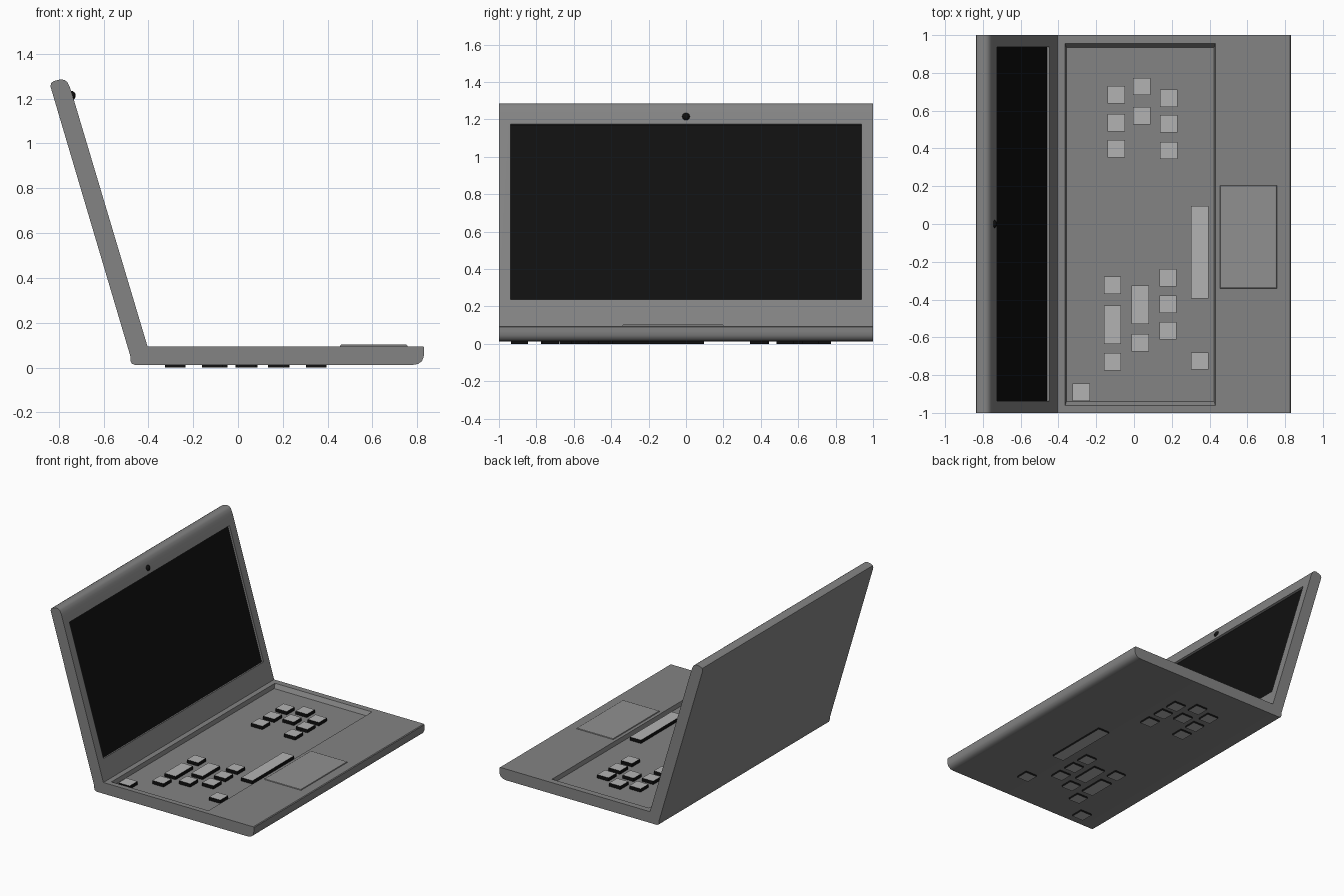
import bpy, bmesh, math
from mathutils import Matrix, Vector

if "Cube" in bpy.data.objects:
    bpy.data.objects.remove(bpy.data.objects["Cube"])


def material(name, v):
    m = bpy.data.materials.new(name)
    m.diffuse_color = (v, v, v, 1)
    m.use_nodes = True
    m.node_tree.nodes["Principled BSDF"].inputs["Base Color"].default_value = m.diffuse_color
    return m


SHELL = material("shell_grey", 0.23)
PAD = material("pad_grey", 0.28)
KEY = material("key_grey", 0.45)
BLACK = material("black", 0.005)


def finish(name, bm, *mats):
    bmesh.ops.recalc_face_normals(bm, faces=bm.faces)
    mesh = bpy.data.meshes.new(name)
    bm.to_mesh(mesh)
    bm.free()
    for m in mats:
        mesh.materials.append(m)
    obj = bpy.data.objects.new(name, mesh)
    bpy.context.collection.objects.link(obj)
    return obj


def box(name, lo, hi, *mats, top_grow=(0, 0), bevel=0):
    """Box between two corners; the top can flare outward or be bevelled."""
    bm = bmesh.new()
    lo, hi = Vector(lo), Vector(hi)
    bmesh.ops.create_cube(bm, size=1, matrix=Matrix.Translation((lo + hi) / 2)
                          @ Matrix.Diagonal((*(hi - lo), 1)))
    mid = (lo + hi) / 2
    for v in bm.verts:
        if v.co.z > mid.z:
            v.co.x += math.copysign(top_grow[0], v.co.x - mid.x)
            v.co.y += math.copysign(top_grow[1], v.co.y - mid.y)
    if bevel:
        edges = [e for e in bm.edges if all(v.co.z > mid.z for v in e.verts)]
        bmesh.ops.bevel(bm, geom=edges, offset=bevel, segments=2, profile=0.5, affect='EDGES')
    return finish(name, bm, *mats)


def carve(target, cutter):
    mod = target.modifiers.new("recess", 'BOOLEAN')
    mod.operation, mod.solver, mod.object = 'DIFFERENCE', 'EXACT', cutter
    bpy.context.view_layer.objects.active = target
    bpy.ops.object.modifier_apply(modifier=mod.name)
    bpy.data.objects.remove(cutter)


# Shell: one side profile (base and open lid) extruded across the width
profile = [(-0.404, 0.095), (-0.743, 1.23), (-0.75, 1.25), (-0.761, 1.273), (-0.774, 1.283),
           (-0.79, 1.286), (-0.82, 1.279), (-0.833, 1.271), (-0.837, 1.255),
           (-0.48, 0.05), (-0.479, 0.028), (-0.473, 0.017), (-0.46, 0.012),
           (0.78, 0.012), (0.803, 0.016), (0.82, 0.028), (0.828, 0.045),
           (0.83, 0.065), (0.83, 0.09), (0.825, 0.095)]
bm = bmesh.new()
face = bm.faces.new([bm.verts.new((x, -1, z)) for x, z in profile])
ext = bmesh.ops.extrude_face_region(bm, geom=[face])
bmesh.ops.translate(bm, vec=(0, 2, 0), verts=[g for g in ext["geom"] if isinstance(g, bmesh.types.BMVert)])
shell = finish("laptop_shell", bm, SHELL)

# Keyboard well, with sloping end walls
FLOOR = 0.065
carve(shell, box("well_cutter", (-0.358, -0.941, FLOOR), (0.424, 0.935, 0.125), SHELL,
                 top_grow=(0.014, 0.04)))

# Screen recess and panel, tilted with the lid
tilt = Matrix.Translation((-0.586, 0, 0.706)) @ Matrix.Rotation(-0.2905, 4, 'Y')
cutter = box("screen_cutter", (-0.018, -0.938, -0.489), (0.05, 0.938, 0.489), SHELL)
cutter.matrix_world = tilt
bpy.context.view_layer.update()
carve(shell, cutter)
screen = box("screen", (-0.022, -0.937, -0.488), (-0.016, 0.937, 0.488), BLACK)
screen.matrix_world = tilt

bpy.ops.object.select_all(action='DESELECT')
shell.select_set(True)
bpy.context.view_layer.objects.active = shell
bpy.ops.object.shade_smooth_by_angle(angle=math.radians(35))

# Webcam bead
bm = bmesh.new()
bmesh.ops.create_uvsphere(bm, u_segments=24, v_segments=12, radius=0.022,
                          matrix=Matrix.Translation((-0.746, 0, 1.213)))
for f in bm.faces:
    f.smooth = True
finish("webcam", bm, BLACK)

# Trackpad
box("trackpad", (0.455, -0.341, 0.08), (0.756, 0.203, 0.103), PAD, bevel=0.007)

# Keys: (x, y, length), light caps with black sides, passing through the base
W = 0.092
keys = [(-0.093, 0.685, W), (-0.093, 0.537, W), (-0.093, 0.399, W),
        (0.042, 0.728, W), (0.042, 0.574, W),
        (0.184, 0.666, W), (0.184, 0.531, W), (0.184, 0.389, W),
        (-0.114, -0.325, W), (-0.114, -0.533, 0.203), (-0.114, -0.73, W),
        (0.034, -0.428, 0.203), (0.034, -0.629, W),
        (0.18, -0.285, W), (0.18, -0.425, W), (0.18, -0.565, W),
        (0.349, -0.725, W), (-0.28, -0.89, W), (0.349, -0.15, 0.49)]
for i, (x, y, length) in enumerate(keys):
    key = box("space_bar" if length > 0.4 else f"key_{i + 1}",
              (x - W / 2, y - length / 2, 0.0), (x + W / 2, y + length / 2, 0.09), KEY, BLACK)
    for p in key.data.polygons:
        p.material_index = 0 if abs(p.normal.z) > 0.5 else 1
